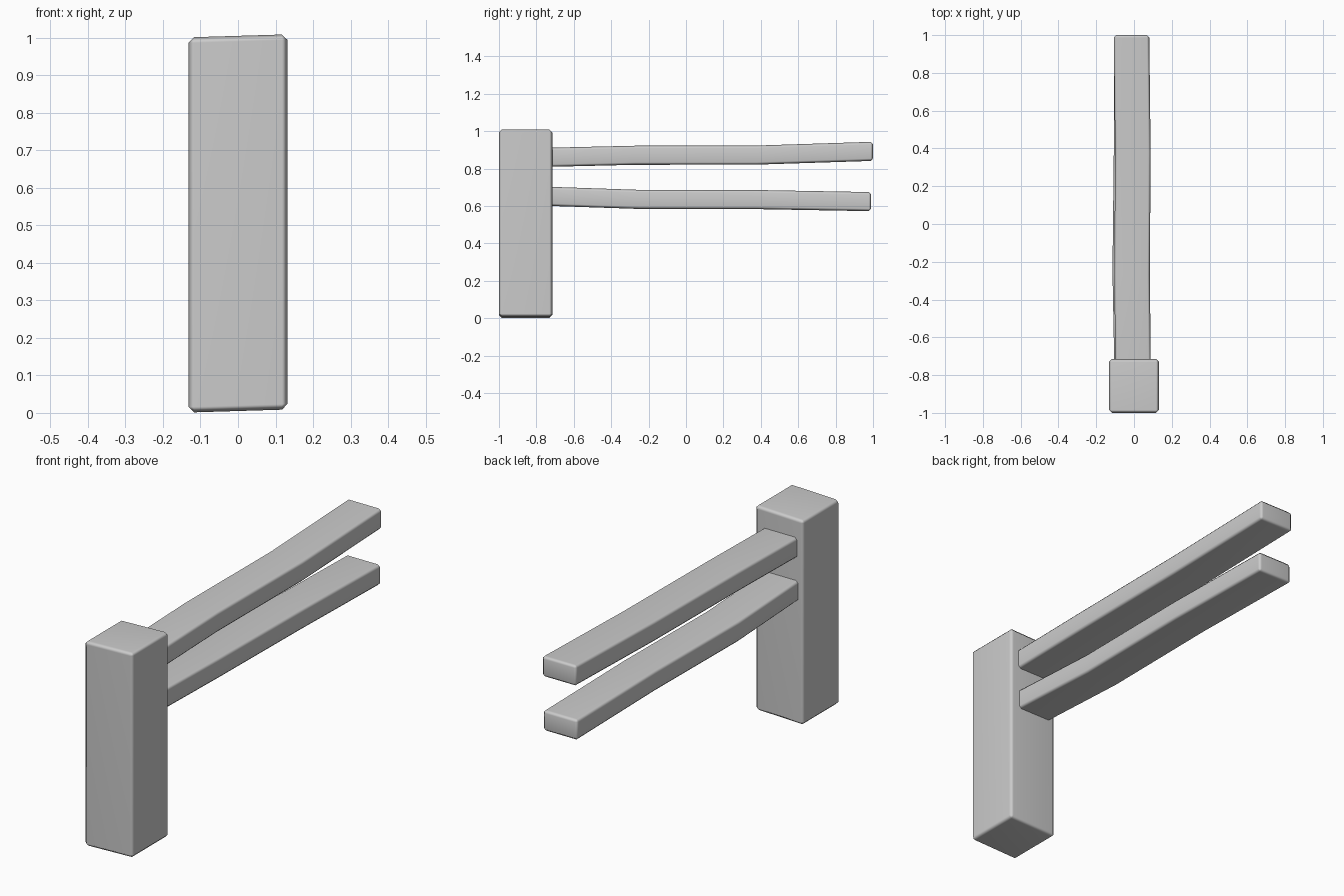
import bpy, bmesh

if "Cube" in bpy.data.objects:
    bpy.data.objects.remove(bpy.data.objects["Cube"])


def loft(name, rings, bevel):
    """Closed solid through matching four-corner rings, with softened edges."""
    bm = bmesh.new()
    loops = [[bm.verts.new(p) for p in ring] for ring in rings]
    for a, b in zip(loops, loops[1:]):
        for i in range(4):
            j = (i + 1) % 4
            bm.faces.new((a[i], a[j], b[j], b[i]))
    bm.faces.new(loops[0])
    bm.faces.new(loops[-1])
    bmesh.ops.recalc_face_normals(bm, faces=bm.faces)
    # Bevel only real corners, not the gentle bends along the rails
    edges = [e for e in bm.edges if e.calc_face_angle() > 0.8]
    bmesh.ops.bevel(bm, geom=edges, offset=bevel, segments=1,
                    profile=0.5, affect='EDGES', clamp_overlap=True)
    for f in bm.faces:
        f.smooth = True
    mesh = bpy.data.meshes.new(name)
    bm.to_mesh(mesh)
    bm.free()
    obj = bpy.data.objects.new(name, mesh)
    bpy.context.collection.objects.link(obj)
    # Keep broad faces flat while the chamfers shade softly
    obj.modifiers.new("face_normals", 'WEIGHTED_NORMAL').keep_sharp = True
    return obj


def rail(name, stations):
    """Rail along y from (y, x centre, z centre) stations."""
    w, h = 0.094, 0.051
    loft(name, [[(x - w, y, z - h), (x + w, y, z - h),
                 (x + w, y, z + h), (x - w, y, z + h)]
                for y, x, z in stations], 0.013)


# Upright post, cut with a slight slope across its ends
def post_ring(z):
    return [(-0.132, -1.0, z), (0.132, -1.0, z + 0.008),
            (0.132, -0.715, z + 0.008), (-0.132, -0.715, z)]


loft("post", [post_ring(0.001), post_ring(1.001)], 0.015)

# Two slightly warped rails set into the post
rail("upper_rail", [(-0.87, -0.004, 0.857), (-0.27, -0.010, 0.871),
                    (0.38, -0.006, 0.872), (1.0, -0.013, 0.892)])
rail("lower_rail", [(-0.87, -0.008, 0.656), (-0.25, -0.020, 0.635),
                    (0.38, -0.013, 0.634), (0.99, -0.012, 0.623)])
